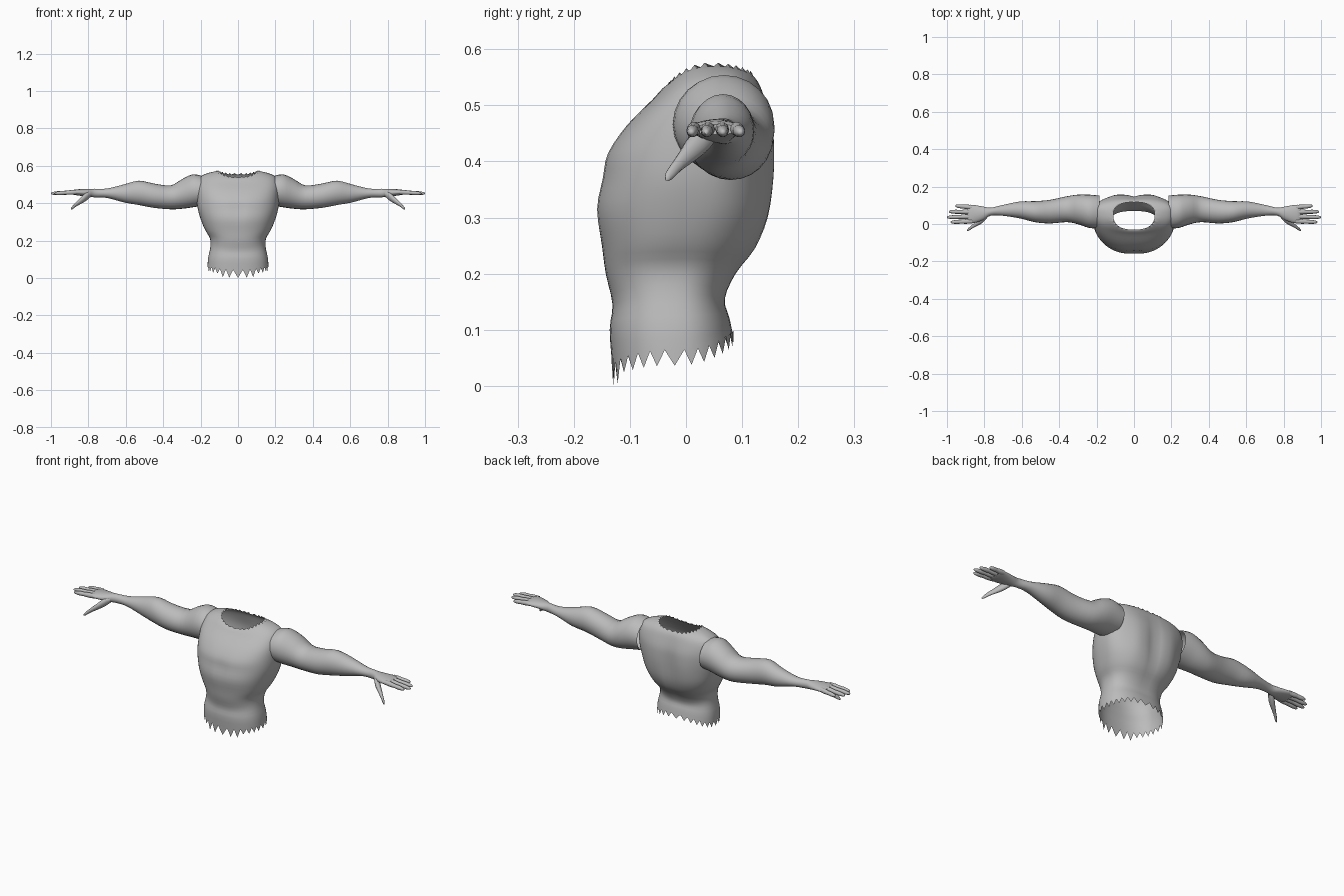
import bpy, bmesh, math

if "Cube" in bpy.data.objects:
    bpy.data.objects.remove(bpy.data.objects["Cube"])

skin = bpy.data.materials.new("plain_grey")
skin.diffuse_color = (0.5, 0.5, 0.5, 1)
skin.use_nodes = True
skin.node_tree.nodes["Principled BSDF"].inputs["Base Color"].default_value = skin.diffuse_color


def smooth_keys(keys, steps):
    """Catmull-Rom interpolation of rows of numbers."""
    out = []
    for i in range(len(keys) - 1):
        a, b = keys[max(i - 1, 0)], keys[i]
        c, d = keys[i + 1], keys[min(i + 2, len(keys) - 1)]
        for s in range(steps):
            t = s / steps
            out.append([0.5 * (2 * q + (r - p) * t + (2 * p - 5 * q + 4 * r - u) * t * t
                               + (3 * q - p - 3 * r + u) * t ** 3)
                        for p, q, r, u in zip(a, b, c, d)])
    return out + [list(keys[-1])]


def skin_rings(bm, rings, cap=False):
    """Join rings of points with quads; optionally close the far end."""
    vs = [[bm.verts.new(p) for p in ring] for ring in rings]
    n = len(vs[0])
    for lo, hi in zip(vs, vs[1:]):
        for i in range(n):
            j = (i + 1) % n
            bm.faces.new((lo[i], lo[j], hi[j], hi[i]))
    if cap:
        bm.faces.new(vs[-1])


def finish(bm, name, angle):
    mesh = bpy.data.meshes.new(name)
    bm.to_mesh(mesh)
    bm.free()
    mesh.materials.append(skin)
    ob = bpy.data.objects.new(name, mesh)
    bpy.context.collection.objects.link(ob)
    bpy.ops.object.select_all(action='DESELECT')
    ob.select_set(True)
    bpy.context.view_layer.objects.active = ob
    bpy.ops.object.shade_smooth_by_angle(angle=math.radians(angle))
    return ob


def power(v, p):
    return math.copysign(abs(v) ** p, v)


# Torso: half width, middle y, front y, back y, then z at front, side, back
N = 56
body = [
    (.163, -.02, -.131, .085, .030, .050, .085),
    (.160, -.02, -.136, .078, .100, .105, .120),
    (.148, -.02, -.131, .070, .145, .165, .155),
    (.150, -.01, -.143, .090, .200, .212, .200),
    (.175, .00, -.150, .125, .250, .255, .245),
    (.198, .02, -.160, .147, .315, .310, .300),
    (.215, .03, -.150, .156, .370, .370, .370),
    (.222, .05, -.140, .157, .415, .430, .430),
    (.222, .06, -.105, .153, .465, .490, .470),
    (.205, .065, -.060, .140, .510, .538, .515),
    (.160, .06, -.042, .130, .530, .561, .540),
    (.110, .045, -.030, .118, .538, .572, .556),
]
rows = smooth_keys(body, 3)
rings = []
for k, (w, cy, yf, yb, zf, zs, zb) in enumerate(rows):
    ring = []
    for i in range(N):
        a = 2 * math.pi * i / N
        s, c = math.sin(a), math.cos(a)
        x = w * power(s, 2 / 2.4)
        y = cy + power(c, 2 / 2.4) * ((yf - cy) if c > 0 else (cy - yb))
        z = zs + ((zf if c > 0 else zb) - zs) * c * c
        # grooves along the spine and breastbone, shoulder blade swell
        mid = math.exp(-(x / .025) ** 2)
        if c < 0:
            high = math.exp(-((z - .37) / .13) ** 2)
            y -= .014 * mid * high
            y += .006 * high * math.exp(-((abs(x) - .10) / .04) ** 2)
        else:
            y += .006 * mid * math.exp(-((z - .36) / .06) ** 2)
        # torn edges at waist and neck
        if k == 0:
            z += .014 if i % 2 else (-.03 if c > .9 else -.014)
        elif k == len(rows) - 1:
            z += .004 if i % 2 else -.007
        ring.append((x, y, z))
    rings.append(ring)
bm = bmesh.new()
skin_rings(bm, rings)
# open the wall behind each arm
inside = [f for f in bm.faces if all(
    abs(v.co.x) > .195 and ((v.co.y - .066) / .078) ** 2 + ((v.co.z - .466) / .072) ** 2 < 1
    for v in f.verts)]
bmesh.ops.delete(bm, geom=inside, context='FACES')
finish(bm, "torso", 60)


def limb(bm, keys, n, steps, cap=True):
    """Tube along x: keys are x, y, z, y radius, z radius."""
    skin_rings(bm, [[(x, y + ry * math.cos(2 * math.pi * i / n),
                      z + rz * math.sin(2 * math.pi * i / n)) for i in range(n)]
                    for x, y, z, ry, rz in smooth_keys(keys, steps)], cap)


def mirrored(bm, name):
    ob = finish(bm, name, 60)
    m = ob.modifiers.new("mirror", 'MIRROR')
    m.use_mirror_merge = False


# Arms, from shoulder to palm
bm = bmesh.new()
limb(bm, [
    (.185, .064, .465, .088, .078),
    (.24, .068, .466, .089, .088),
    (.30, .078, .449, .079, .079),
    (.36, .079, .431, .069, .064),
    (.45, .066, .440, .063, .065),
    (.53, .066, .455, .056, .065),
    (.61, .075, .452, .045, .048),
    (.70, .073, .453, .029, .025),
    (.765, .066, .454, .021, .023),
    (.80, .058, .455, .034, .021),
    (.84, .054, .457, .045, .018),
    (.875, .053, .458, .050, .014),
    (.89, .053, .457, .046, .009)], 24, 3)
mirrored(bm, "arms")

# Fingers: base y, tip y, tip x
bm = bmesh.new()
for y0, y1, tip in ((.015, .010, .980), (.040, .036, 1.0), (.064, .066, .99), (.089, .097, .955)):
    x0 = .865
    d, dy = tip - x0, y1 - y0
    limb(bm, [(x0 + d * t, y0 + dy * t, .459 - .007 * t, r, r)
              for t, r in ((0, .012), (.3, .0125), (.5, .0105), (.7, .011), (.92, .008), (1, .003))],
         10, 2)
mirrored(bm, "fingers")

# Thumbs
bm = bmesh.new()
limb(bm, [
    (.785, .045, .450, .012, .014),
    (.81, .026, .436, .020, .022),
    (.84, .004, .413, .015, .017),
    (.865, -.014, .394, .010, .012),
    (.885, -.029, .376, .008, .009),
    (.893, -.034, .369, .003, .004)], 12, 2)
mirrored(bm, "thumbs")
